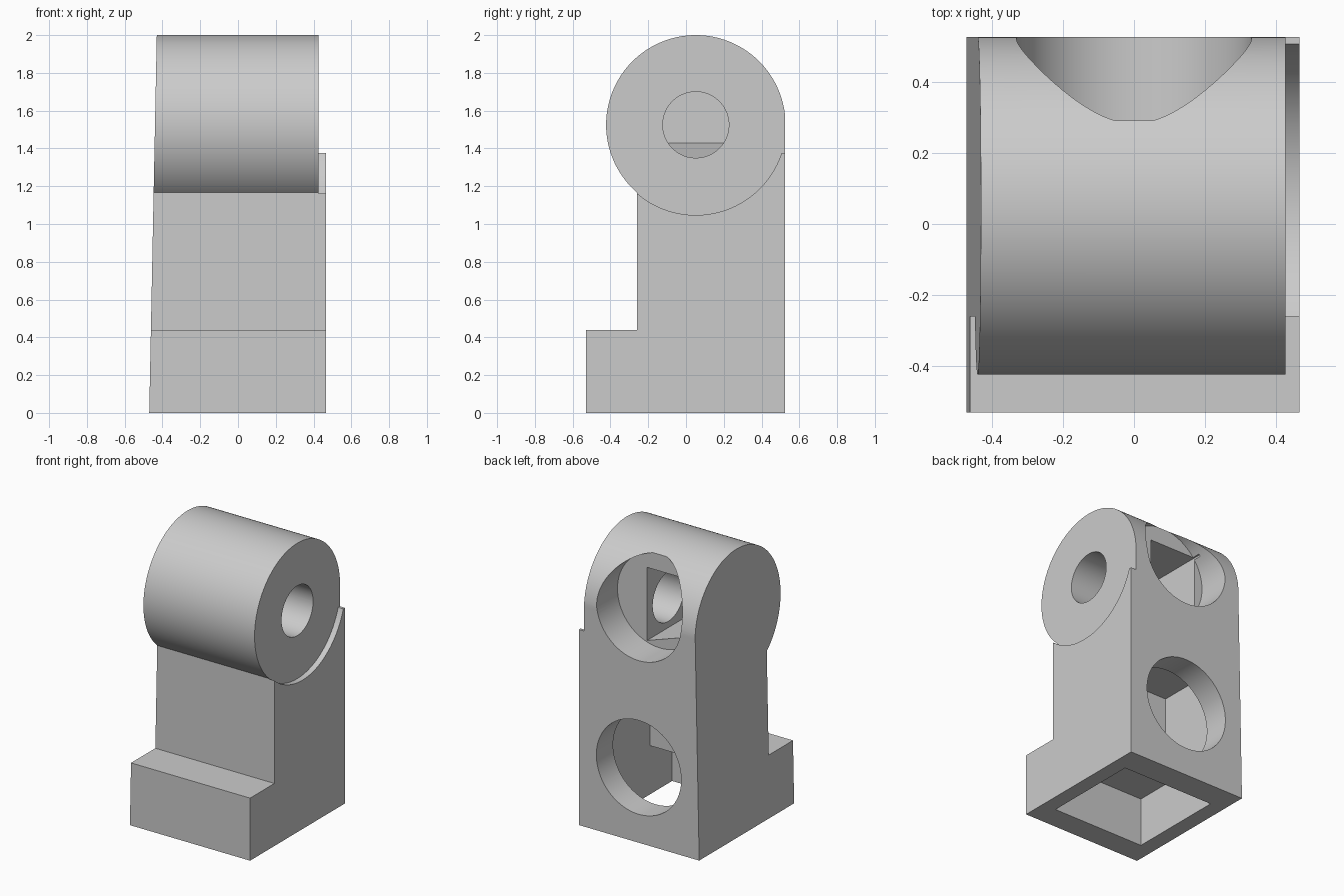
import bpy, bmesh, math
from mathutils import Vector

cube = bpy.data.objects.get("Cube")
if cube:
    bpy.data.objects.remove(cube, do_unlink=True)

grey = bpy.data.materials.new("light_grey")
grey.use_nodes = True
colour = (0.6, 0.6, 0.6, 1)
grey.diffuse_color = colour
grey.node_tree.nodes["Principled BSDF"].inputs["Base Color"].default_value = colour

HIP_Y, HIP_Z, HIP_R = 0.052, 1.525, 0.475
BACK, SIDE, HIP_SIDE = 0.525, 0.465, 0.425


def prism(name, outline, axis, start, end):
    """Extrude a 2D outline along x (outline is y, z) or y (outline is x, z)."""
    def place(p, d):
        return Vector((d, p[0], p[1])) if axis == "x" else Vector((p[0], d, p[1]))
    bm = bmesh.new()
    face = bm.faces.new([bm.verts.new(place(p, start)) for p in outline])
    new = bmesh.ops.extrude_face_region(bm, geom=[face])["geom"]
    shift = place((0, 0), end - start)
    bmesh.ops.translate(bm, vec=shift, verts=[g for g in new if isinstance(g, bmesh.types.BMVert)])
    bmesh.ops.recalc_face_normals(bm, faces=bm.faces)
    mesh = bpy.data.meshes.new(name)
    bm.to_mesh(mesh)
    bm.free()
    obj = bpy.data.objects.new(name, mesh)
    bpy.context.collection.objects.link(obj)
    mesh.materials.append(grey)
    return obj


def arc(cx, cz, r, first=0, last=360, steps=96):
    angles = [math.radians(first + (last - first) * i / steps) for i in range(steps + 1)]
    return [(cx + r * math.cos(a), cz + r * math.sin(a)) for a in angles]


def circle(cx, cz, r):
    return arc(cx, cz, r)[:-1]


def rect(a0, a1, z0, z1):
    return [(a0, z0), (a1, z0), (a1, z1), (a0, z1)]


# Leg with foot and round hip, outer side leaning slightly inward
hip = [(min(y, BACK), z) for y, z in arc(HIP_Y, HIP_Z, HIP_R, 0, 229)]
outline = [(-0.53, 0), (BACK, 0)] + hip + [(-0.26, 0.44), (-0.53, 0.44)]
leg = prism("leg", outline, "x", -0.47, SIDE)
for v in leg.data.vertices:
    if v.co.x < 0:
        v.co.x += 0.02 * v.co.z

cutters = [
    # Inner side is set back around the hip
    prism("hip_recess", circle(HIP_Y, HIP_Z, 0.478), "x", HIP_SIDE, 0.6),
    prism("hip_recess_top", rect(0.2, 0.7, 1.375, 2.1), "x", HIP_SIDE, 0.6),
    # Hollow foot and shin, open below
    prism("foot_hollow", rect(-0.36, 0.34, -0.1, 0.345), "x", -0.36, 0.36),
    prism("shin_hollow", rect(-0.11, 0.339, 0.2, 0.98), "x", -0.359, 0.359),
    # Round sockets in the back
    prism("lower_socket", circle(0, 0.53, 0.33), "y", 0.3, 0.7),
    prism("upper_socket", circle(0, 1.61, 0.33), "y", 0.29, 0.7),
    # Hip chamber with sloping floor, and the pin hole leading into it
    prism("hip_chamber", [(-0.265, 1.43), (0.1, 1.306), (0.1, 1.82), (-0.265, 1.82)],
          "y", -0.17, 0.35),
    prism("pin_hole", circle(HIP_Y, HIP_Z, 0.175), "x", 0.05, 0.6),
]

bpy.context.view_layer.objects.active = leg
for cutter in cutters:
    mod = leg.modifiers.new(cutter.name, "BOOLEAN")
    mod.operation, mod.solver, mod.object = "DIFFERENCE", "EXACT", cutter
    bpy.ops.object.modifier_apply(modifier=mod.name)
    bpy.data.objects.remove(cutter, do_unlink=True)

bpy.ops.object.select_all(action="DESELECT")
leg.select_set(True)
bpy.ops.object.shade_smooth_by_angle(angle=math.radians(30))
